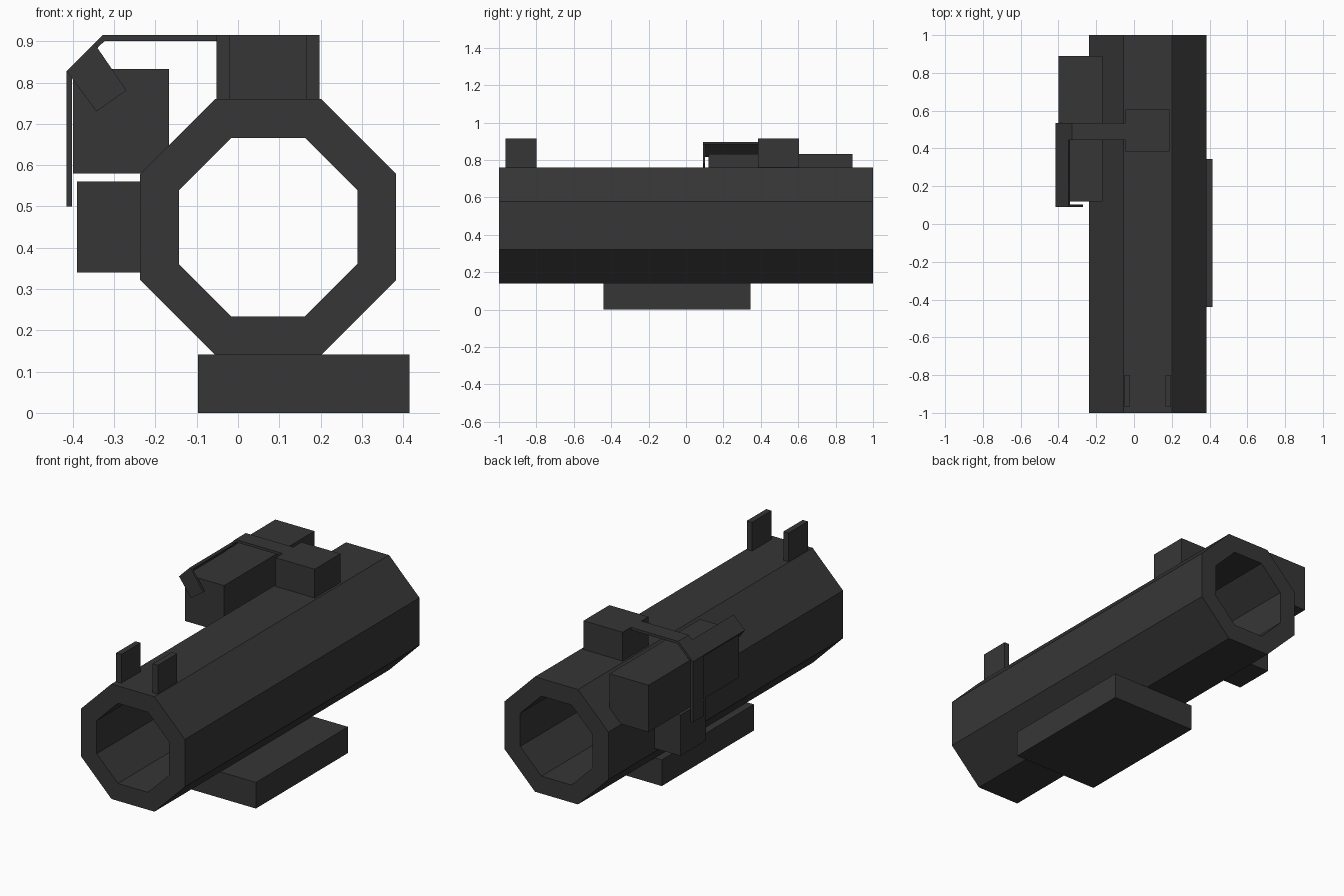
import bpy, bmesh, math

if "Cube" in bpy.data.objects:
    bpy.data.objects.remove(bpy.data.objects["Cube"])

gunmetal = bpy.data.materials.new("dark_gunmetal")
gunmetal.diffuse_color = (0.037, 0.037, 0.037, 1)
gunmetal.use_nodes = True
gunmetal.node_tree.nodes["Principled BSDF"].inputs["Base Color"].default_value = gunmetal.diffuse_color


def finish(name, bm):
    bmesh.ops.recalc_face_normals(bm, faces=bm.faces)
    mesh = bpy.data.meshes.new(name)
    bm.to_mesh(mesh)
    bm.free()
    mesh.materials.append(gunmetal)
    obj = bpy.data.objects.new(name, mesh)
    bpy.context.collection.objects.link(obj)
    return obj


def prism(name, profile, y0, y1):
    """Extrude an (x, z) outline along y."""
    bm = bmesh.new()
    face = bm.faces.new([bm.verts.new((x, y0, z)) for x, z in profile])
    ext = bmesh.ops.extrude_face_region(bm, geom=[face])
    moved = [v for v in ext["geom"] if isinstance(v, bmesh.types.BMVert)]
    bmesh.ops.translate(bm, verts=moved, vec=(0, y1 - y0, 0))
    return finish(name, bm)


def box(name, x0, x1, y0, y1, z0, z1):
    return prism(name, [(x0, z0), (x1, z0), (x1, z1), (x0, z1)], y0, y1)


# Open octagonal tube
CX, CZ = 0.073, 0.45
bm = bmesh.new()


def ring(apothem, y):
    r = apothem / math.cos(math.pi / 8)
    angles = [math.pi / 8 + i * math.pi / 4 for i in range(8)]
    return [bm.verts.new((CX + r * math.cos(a), y, CZ + r * math.sin(a))) for a in angles]


loops = [ring(0.31, -1), ring(0.31, 1), ring(0.216, 1), ring(0.216, -1)]
for k in range(4):
    a, b = loops[k], loops[(k + 1) % 4]
    for i in range(8):
        j = (i + 1) % 8
        bm.faces.new((a[i], a[j], b[j], b[i]))
finish("tube", bm)

# Grip block underneath
box("bottom_block", -0.097, 0.415, -0.44, 0.345, 0, 0.141)

# Pair of front sight posts
for side, x in (("left", -0.052), ("right", 0.166)):
    box("sight_post_" + side, x, x + 0.031, -0.965, -0.8, 0.755, 0.915)

# Mounting blocks on the top and the side of the tube
box("top_mount", -0.045, 0.188, 0.385, 0.605, 0.755, 0.915)
box("side_mount", -0.39, -0.23, 0.385, 0.605, 0.34, 0.56)

# Sight housing
box("sight_housing", -0.40, -0.167, 0.12, 0.89, 0.58, 0.833)

# Bent strap wrapping over the housing
prism("strap", [(-0.04, 0.915), (-0.328, 0.915), (-0.415, 0.828), (-0.415, 0.5),
                (-0.402, 0.5), (-0.402, 0.823), (-0.323, 0.901), (-0.04, 0.901)], 0.445, 0.535)

# Slanted visor plate with its end flap
prism("visor", [(-0.415, 0.828), (-0.348, 0.895), (-0.339, 0.884), (-0.405, 0.816)], 0.09, 0.445)
prism("visor_flap", [(-0.415, 0.828), (-0.348, 0.895), (-0.27, 0.781), (-0.343, 0.73)], 0.09, 0.102)
